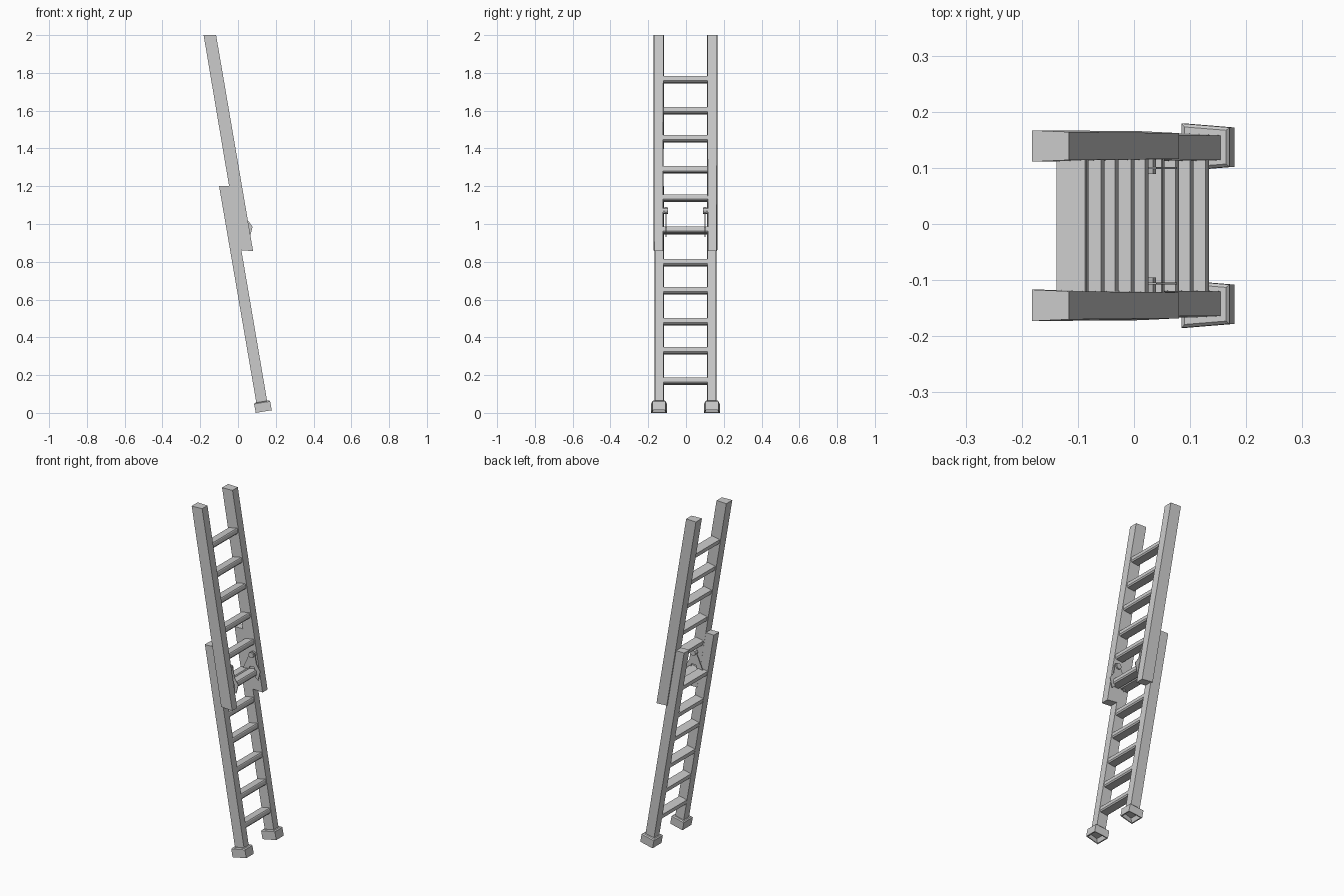
import bpy, bmesh, math
from mathutils import Vector

if "Cube" in bpy.data.objects:
    bpy.data.objects.remove(bpy.data.objects["Cube"])

YC = -0.003      # plane of symmetry between the two rails
SLOPE = 0.17     # lean of the ladder (x per z)
TILT = math.atan(SLOPE)


def make(name, verts, faces):
    me = bpy.data.meshes.new(name)
    bm = bmesh.new()
    vs = [bm.verts.new(v) for v in verts]
    for f in faces:
        bm.faces.new([vs[i] for i in f])
    bmesh.ops.recalc_face_normals(bm, faces=bm.faces)
    bm.to_mesh(me)
    bm.free()
    ob = bpy.data.objects.new(name, me)
    bpy.context.collection.objects.link(ob)
    return ob


def loft(name, rings, cap_start=True):
    """Skin a list of equal-length closed rings and cap the ends."""
    n = len(rings[0])
    verts = [v for r in rings for v in r]
    faces = [(k * n + i, k * n + (i + 1) % n, (k + 1) * n + (i + 1) % n, (k + 1) * n + i)
             for k in range(len(rings) - 1) for i in range(n)]
    if cap_start:
        faces.append(tuple(range(n)))
    faces.append(tuple(range(len(verts) - n, len(verts))))
    return make(name, verts, faces)


def section(back, front, yc, hb, hf):
    """Trapezoid ring from a back point and a front point in x/z."""
    (xb, zb), (xf, zf) = back, front
    return [(xb, yc - hb, zb), (xf, yc - hf, zf), (xf, yc + hf, zf), (xb, yc + hb, zb)]


def rung(name, x, z):
    prof = [(-0.027, 0.015), (0.025, 0.015), (0.027, 0.010), (0.027, -0.010),
            (0.021, -0.017), (-0.021, -0.017), (-0.027, -0.010)]
    c, s = math.cos(TILT), math.sin(TILT)
    pts = [(x + u * c - v * s, z + u * s + v * c) for u, v in prof]
    loft(name, [[(px, YC + y, pz) for px, pz in pts] for y in (-0.122, 0.122)])


for side, tag in ((-1, "left"), (1, "right")):
    # rails of the two sections
    yu = YC + side * 0.142
    loft("upper_rail_" + tag, [section((0.010, 0.862), (0.080, 0.856), yu, 0.0265, 0.023),
                               section((-0.182, 2.0), (-0.116, 2.0), yu, 0.028, 0.025)])
    yl = YC + side * 0.139
    loft("lower_rail_" + tag, [section((0.102, 0.025), (0.159, 0.035), yl, 0.025, 0.022),
                               section((-0.100, 1.2), (-0.040, 1.2), yl, 0.025, 0.023)])

    # flared foot, hollow from below
    yf = YC + side * 0.140
    loft("foot_" + tag, [
        section((0.107, 0.026), (0.165, 0.036), yf, 0.034, 0.027),
        section((0.100, 0.001), (0.172, 0.014), yf, 0.037, 0.030),
        section((0.094, 0.0), (0.179, 0.014), yf, 0.042, 0.035),
        section((0.085, 0.047), (0.170, 0.061), yf, 0.042, 0.035),
        section((0.090, 0.053), (0.164, 0.066), yf, 0.036, 0.030)])

    # hook plate that locks onto the lower section, with its pivot
    plate = [(0.025, 1.09), (0.04, 1.085), (0.052, 1.02), (0.077, 0.985), (0.063, 0.93),
             (0.045, 0.94), (0.038, 1.0), (0.01, 1.0), (-0.02, 0.935), (-0.045, 0.96), (0.0, 1.06)]
    yp = YC + side * 0.103
    loft("hook_plate_" + tag, [[(x, yp + d, z) for x, z in plate] for d in (-0.002, 0.002)])
    pin = [(0.022 + 0.017 * math.cos(a * math.pi / 4), 1.07 + 0.017 * math.sin(a * math.pi / 4))
           for a in range(8)]
    loft("hook_pin_" + tag, [[(x, YC + side * y, z) for x, z in pin] for y in (0.092, 0.125)])

# rungs
for i, z in enumerate((0.168, 0.33, 0.483, 0.647, 0.795, 0.965)):
    rung("lower_rung_%d" % (i + 1), -0.07 + (1.2 - z) * SLOPE, z)
for i, z in enumerate((0.968, 1.137, 1.287, 1.452, 1.60, 1.765)):
    rung("upper_rung_%d" % (i + 1), -0.149 + (2.0 - z) * SLOPE, z)
